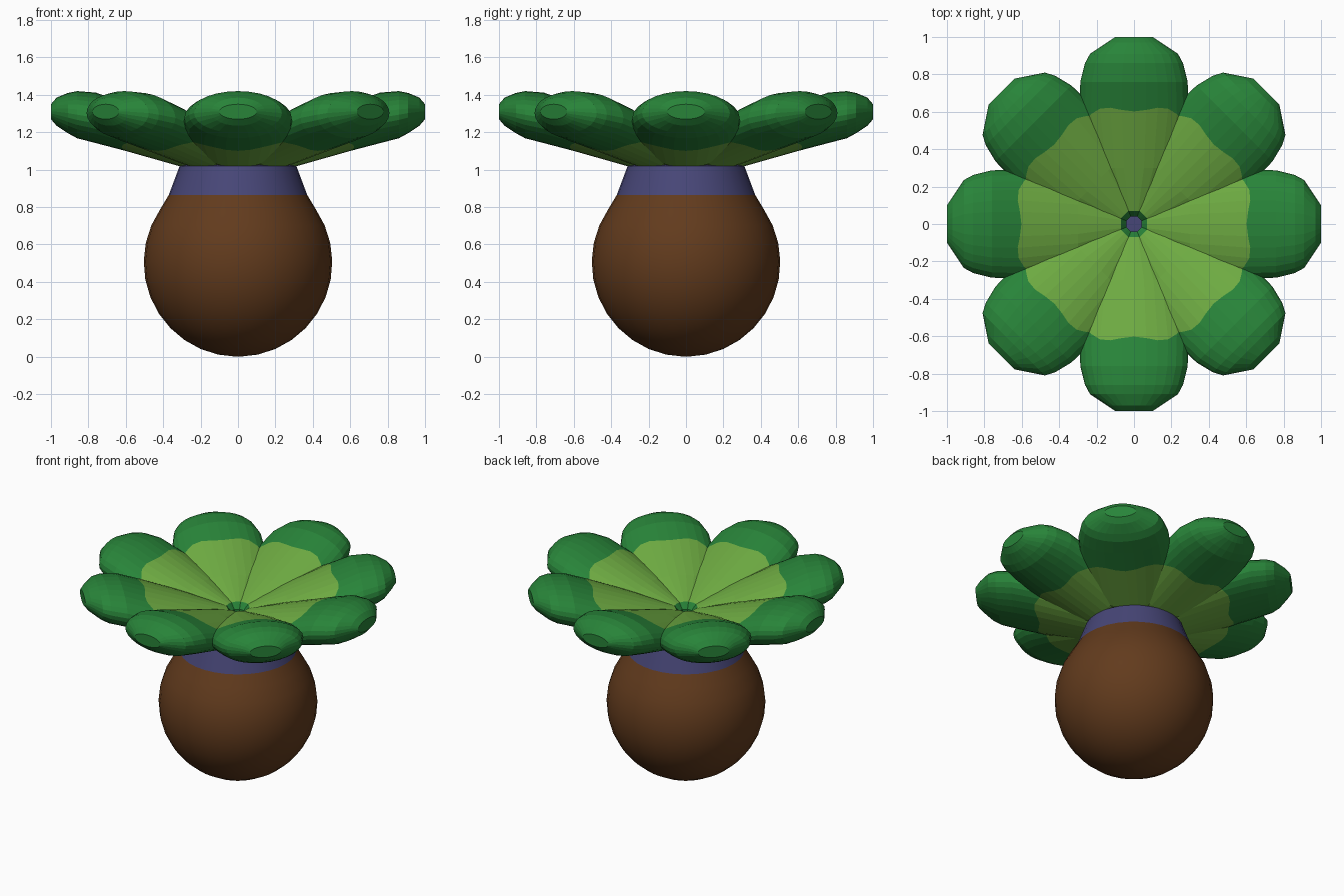
import bpy, bmesh, math

if "Cube" in bpy.data.objects:
    bpy.data.objects.remove(bpy.data.objects["Cube"])


def material(name, rgb):
    m = bpy.data.materials.new(name)
    lin = [((c / 255 + 0.055) / 1.055) ** 2.4 for c in rgb]
    m.diffuse_color = (*lin, 1)
    m.use_nodes = True
    m.node_tree.nodes["Principled BSDF"].inputs["Base Color"].default_value = m.diffuse_color
    return m


BROWN = material("brown", (98, 59, 29))
BLUE = material("slate blue", (71, 70, 119))
GREEN = material("leaf green", (40, 132, 57))
LIME = material("light green", (110, 171, 66))


def loft(name, rings, mats, pick, smooth):
    """Skin closed rings of points, cap both ends, colour bands with pick(band)."""
    bm = bmesh.new()
    rows = [[bm.verts.new(p) for p in ring] for ring in rings]
    n = len(rows[0])
    for k in range(len(rows) - 1):
        for i in range(n):
            j = (i + 1) % n
            f = bm.faces.new((rows[k][i], rows[k][j], rows[k + 1][j], rows[k + 1][i]))
            f.material_index = pick(k)
    bm.faces.new(rows[0][::-1]).material_index = pick(0)
    bm.faces.new(rows[-1]).material_index = pick(len(rows) - 2)
    bmesh.ops.recalc_face_normals(bm, faces=bm.faces)
    me = bpy.data.meshes.new(name)
    bm.to_mesh(me)
    bm.free()
    for m in mats:
        me.materials.append(m)
    ob = bpy.data.objects.new(name, me)
    bpy.context.collection.objects.link(ob)
    if smooth:
        bpy.context.view_layer.objects.active = ob
        ob.select_set(True)
        bpy.ops.object.shade_smooth_by_angle(angle=math.radians(40))
        ob.select_set(False)
    return ob


def circle(r, z, n=32):
    return [(r * math.cos(2 * math.pi * i / n), r * math.sin(2 * math.pi * i / n), z)
            for i in range(n)]


# round brown bulb running up into a blue neck
R = 0.504
top_angle = math.acos((0.865 - R) / R)
bulb = []
for k in range(13):
    a = math.pi * 0.995 + (top_angle - math.pi * 0.995) * k / 12
    bulb.append(circle(R * math.sin(a), R + R * math.cos(a)))
bulb[-1] = circle(0.37, 0.865)
loft("bulb", bulb, [BROWN], lambda k: 0, True)
loft("neck", [circle(0.37, 0.865), circle(0.312, 1.02), circle(0.2, 1.05)],
     [BLUE], lambda k: 0, True)

# leaf stations: distance from centre, half width, top, bottom
STATIONS = [
    (0.04, 0.08, 1.13, 1.03),
    (0.07, 0.10, 1.17, 0.985),
    (0.30, 0.24, 1.25, 1.015),
    (0.60, 0.293, 1.355, 1.10),
    (0.76, 0.287, 1.412, 1.142),
    (0.86, 0.262, 1.42, 1.168),
    (0.91, 0.235, 1.41, 1.195),
    (0.97, 0.145, 1.385, 1.235),
    (1.00, 0.10, 1.35, 1.27),
]
SIDES = 28


def leaf_rings(turn):
    c, s = math.cos(turn), math.sin(turn)
    rings = []
    for k, (x, w, top, bot) in enumerate(STATIONS):
        ring = []
        for i in range(SIDES):
            a = 2 * math.pi * i / SIDES
            # wavy edge between the two greens
            dx = 0.022 - 0.02 * math.cos(4 * a) * math.sin(a) ** 2 - 0.11 * math.cos(a) ** 4 if k == 3 else 0
            y = w * math.cos(a)
            z = (top + bot) / 2 + (top - bot) / 2 * math.sin(a) + 0.31 * dx
            px = x + dx
            ring.append((px * c - y * s, px * s + y * c, z))
        rings.append(ring)
    return rings


# eight faceted leaves, light green inside and dark green outside
for n in range(8):
    loft(f"leaf_{n + 1}", leaf_rings(n * math.pi / 4), [GREEN, LIME],
         lambda k: 1 if k in (1, 2) else 0, False)
